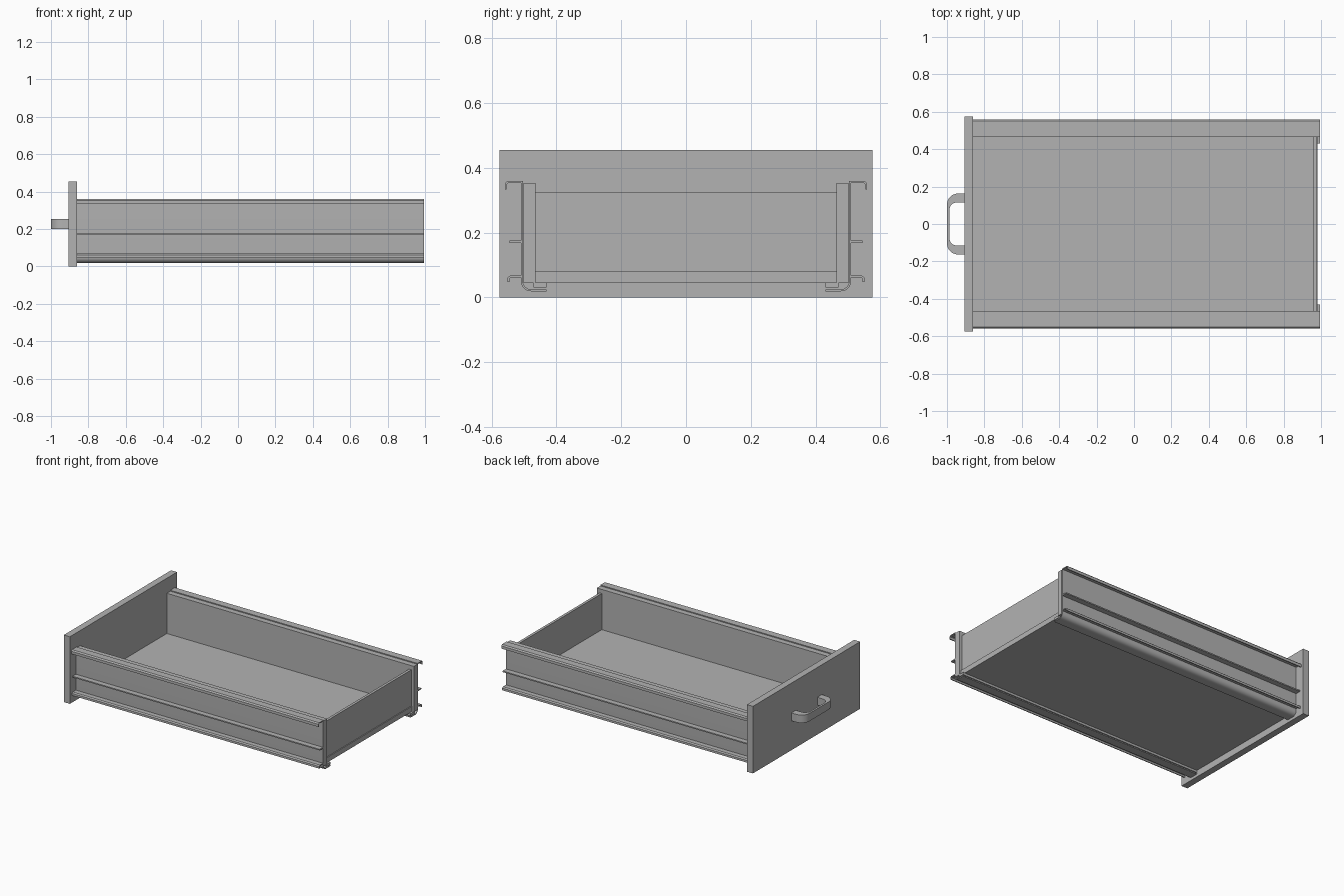
import bpy, bmesh, math
from mathutils import Vector

cube = bpy.data.objects.get("Cube")
if cube:
    bpy.data.objects.remove(cube, do_unlink=True)

grey = bpy.data.materials.new("plain grey")
grey.use_nodes = True
COLOUR = (0.45, 0.45, 0.45, 1)
grey.diffuse_color = COLOUR
grey.node_tree.nodes["Principled BSDF"].inputs["Base Color"].default_value = COLOUR

BACK_X, PANEL_X = 0.995, -0.86


def prism(name, points, depth, mirror=False, smooth=False):
    """Extrude a closed outline of 3D points along a depth vector."""
    bm = bmesh.new()
    face = bm.faces.new([bm.verts.new(p) for p in points])
    new = bmesh.ops.extrude_face_region(bm, geom=[face])["geom"]
    bmesh.ops.translate(bm, vec=depth, verts=[v for v in new if isinstance(v, bmesh.types.BMVert)])
    bmesh.ops.recalc_face_normals(bm, faces=bm.faces)
    mesh = bpy.data.meshes.new(name)
    bm.to_mesh(mesh)
    bm.free()
    mesh.materials.append(grey)
    ob = bpy.data.objects.new(name, mesh)
    bpy.context.collection.objects.link(ob)
    if mirror:
        ob.modifiers.new("Mirror", "MIRROR").use_axis = (False, True, False)
    if smooth:
        bpy.ops.object.select_all(action="DESELECT")
        ob.select_set(True)
        bpy.context.view_layer.objects.active = ob
        bpy.ops.object.shade_smooth_by_angle(angle=math.radians(35))
    return ob


def box(name, x, y, z, mirror=False):
    outline = [(x[0], y[0], z[0]), (x[0], y[1], z[0]), (x[0], y[1], z[1]), (x[0], y[0], z[1])]
    return prism(name, outline, Vector((x[1] - x[0], 0, 0)), mirror)


def arc(cx, cy, rx, ry, start, end, steps=8):
    angles = [math.radians(start + (end - start) * i / steps) for i in range(steps + 1)]
    return [(cx + rx * math.cos(a), cy + ry * math.sin(a)) for a in angles]


def sheet(name, path, thick=0.006):
    """Bent sheet metal: thicken a (y, z) path and run it along the drawer."""
    pts = [Vector(p) for p in path]
    left, right = [], []
    for i, p in enumerate(pts):
        a = (p - pts[i - 1]).normalized() if i else (pts[1] - p).normalized()
        b = (pts[i + 1] - p).normalized() if i < len(pts) - 1 else a
        na, nb = Vector((-a.y, a.x)), Vector((-b.y, b.x))
        offset = (na + nb) * (thick / 2 / (1 + na.dot(nb)))
        left.append(p + offset)
        right.append(p - offset)
    outline = [(PANEL_X, p.x, p.y) for p in left + right[::-1]]
    return prism(name, outline, Vector((BACK_X - PANEL_X, 0, 0)), True, True)


# Drawer box
box("front_panel", (-0.905, PANEL_X), (-0.575, 0.575), (0, 0.455))
box("floor", (PANEL_X, 0.982), (-0.465, 0.465), (0.045, 0.08))
box("back_panel", (0.958, 0.976), (-0.465, 0.465), (0.08, 0.325))
box("side_wall", (PANEL_X, BACK_X), (0.465, 0.502), (0.045, 0.353), True)

# Bent outer sheet: hooked top lip, upright side, rounded bottom flange
bottom_bend = arc(0.478, 0.05, 0.028, 0.028, 0, -90)
sheet("side_sheet", [(0.556, 0.333), (0.556, 0.350), (0.550, 0.356), (0.506, 0.356)]
      + bottom_bend + [(0.43, 0.022)])
box("floor_support", (PANEL_X, BACK_X), (0.43, 0.47), (0.03, 0.046), True)

# Runner ledges on the outside
sheet("middle_ledge", [(0.507, 0.172), (0.545, 0.172)], 0.008)
sheet("lower_ledge", [(0.507, 0.065), (0.541, 0.065), (0.547, 0.060), (0.547, 0.047)])

# Bow handle with thick feet and a thin grip
outer = [(-0.905, 0.163)] + arc(-0.94, 0.103, 0.06, 0.06, 90, 180) 
inner = arc(-0.947, 0.075, 0.04, 0.04, 180, 90) + [(-0.905, 0.115)]
half = outer + [(x, -y) for x, y in outer[::-1]] + [(x, -y) for x, y in inner[::-1]] + inner
prism("handle", [(x, y, 0.2) for x, y in half], Vector((0, 0, 0.053)), smooth=True)
